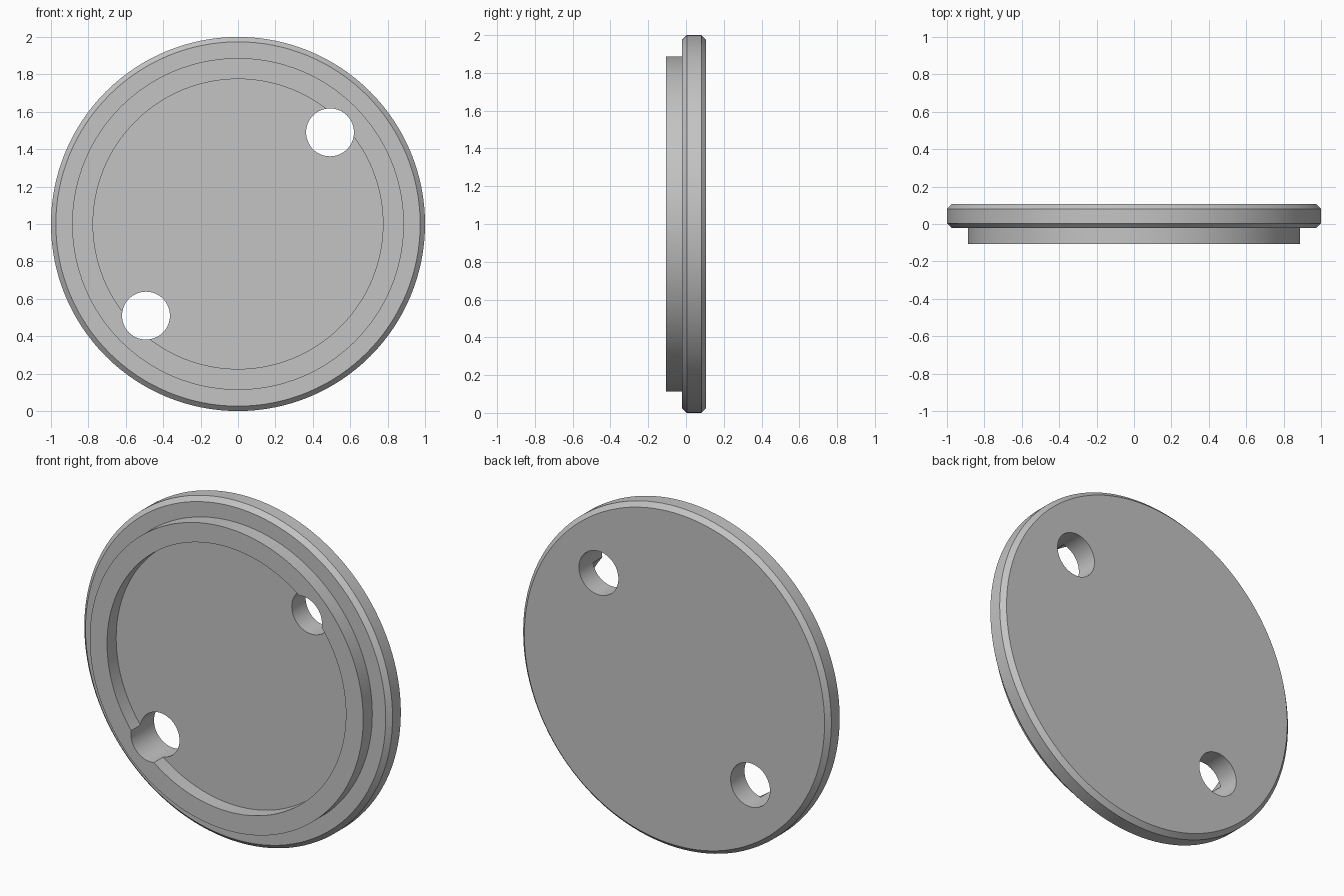
import bpy, bmesh, math
from mathutils import Matrix, Vector

old = bpy.data.objects.get("Cube")
if old:
    bpy.data.objects.remove(old, do_unlink=True)

# Single flat grey
grey = bpy.data.materials.new("grey")
grey.use_nodes = True
colour = (0.55, 0.55, 0.55, 1)
grey.diffuse_color = colour
grey.node_tree.nodes["Principled BSDF"].inputs["Base Color"].default_value = colour

SEGMENTS = 128
HALF = 0.107        # half of the total thickness
STEP = -0.022       # front face of the flange, level with the recess floor
CHAMFER = 0.026


def add_object(name, bm):
    bmesh.ops.recalc_face_normals(bm, faces=bm.faces)
    mesh = bpy.data.meshes.new(name)
    bm.to_mesh(mesh)
    bm.free()
    mesh.materials.append(grey)
    obj = bpy.data.objects.new(name, mesh)
    bpy.context.collection.objects.link(obj)
    return obj


def lathe(name, profile):
    """Turn (radius, y) points about the y axis, with flat end caps."""
    bm = bmesh.new()
    rings = []
    for r, y in profile:
        angles = [math.tau * i / SEGMENTS for i in range(SEGMENTS)]
        rings.append([bm.verts.new((r * math.cos(a), y, 1 + r * math.sin(a))) for a in angles])
    for low, high in zip(rings, rings[1:]):
        for i in range(SEGMENTS):
            j = (i + 1) % SEGMENTS
            bm.faces.new((low[i], low[j], high[j], high[i]))
    bm.faces.new(rings[0])
    bm.faces.new(rings[-1])
    return add_object(name, bm)


# Disc with chamfered flange, raised ring and shallow recess
disc = lathe("cover_disc", [
    (0.775, STEP), (0.775, -HALF), (0.887, -HALF), (0.887, STEP),
    (1 - CHAMFER, STEP), (1, STEP + CHAMFER),
    (1, HALF - CHAMFER), (1 - CHAMFER, HALF),
])

# Two diagonal through holes
bm = bmesh.new()
for side in (-1, 1):
    place = Matrix.Translation(Vector((0.492 * side, 0, 1 + 0.49 * side)))
    bmesh.ops.create_cone(bm, cap_ends=True, segments=64, radius1=0.128, radius2=0.128,
                          depth=1, matrix=place @ Matrix.Rotation(math.pi / 2, 4, "X"))
cutter = add_object("hole_cutter", bm)
cutter.hide_render = True

cut = disc.modifiers.new("holes", "BOOLEAN")
cut.operation = "DIFFERENCE"
cut.solver = "EXACT"
cut.object = cutter

# Apply the cut, then shade the round walls smooth
bpy.ops.object.select_all(action="DESELECT")
bpy.context.view_layer.objects.active = disc
disc.select_set(True)
bpy.ops.object.modifier_apply(modifier=cut.name)
bpy.data.objects.remove(cutter, do_unlink=True)
bpy.ops.object.shade_smooth_by_angle(angle=math.radians(30))
